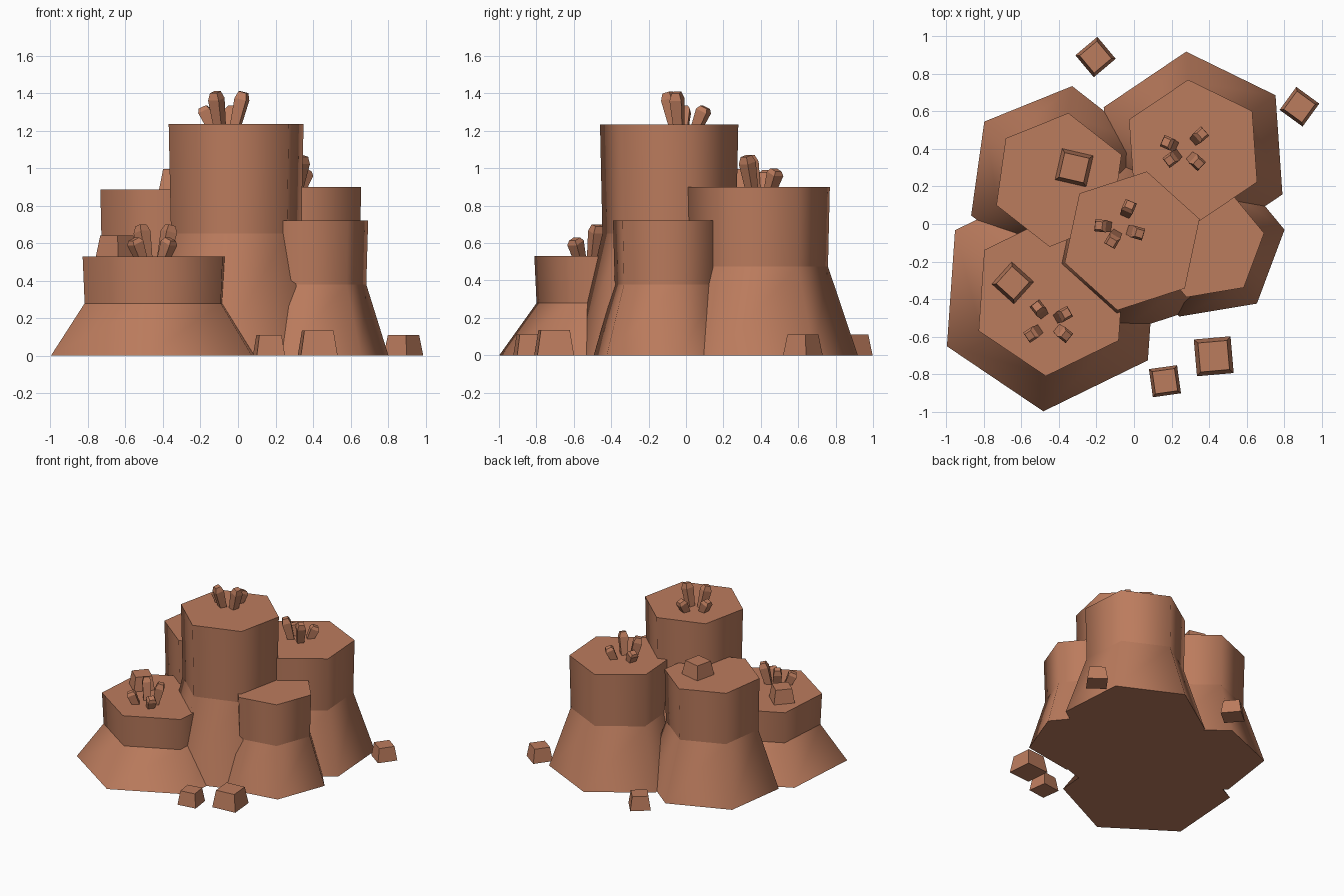
import bpy, bmesh, math
from mathutils import Vector, Matrix

if "Cube" in bpy.data.objects:
    bpy.data.objects.remove(bpy.data.objects["Cube"])

clay = bpy.data.materials.new("terracotta_rock")
clay.diffuse_color = (0.50, 0.20, 0.11, 1)
clay.use_nodes = True
clay.node_tree.nodes["Principled BSDF"].inputs["Base Color"].default_value = clay.diffuse_color


def lathe(name, sides, rings, rot, matrix, smooth):
    """Low-sided solid from (radius, z) rings; smooth sides keep their rims sharp."""
    bm = bmesh.new()
    loops = []
    for r, z in rings:
        loops.append([bm.verts.new((r * math.cos(a), r * math.sin(a), z))
                      for a in (math.radians(rot) + 2 * math.pi * i / sides for i in range(sides))])
    bm.faces.new(loops[0][::-1])
    bm.faces.new(loops[-1])
    for lo, hi in zip(loops, loops[1:]):
        for i in range(sides):
            j = (i + 1) % sides
            f = bm.faces.new((lo[i], lo[j], hi[j], hi[i]))
            f.smooth = smooth
    for e in bm.edges:
        if abs(e.verts[0].co.z - e.verts[1].co.z) < 1e-5:
            e.smooth = False
    mesh = bpy.data.meshes.new(name)
    bm.to_mesh(mesh)
    bm.free()
    mesh.materials.append(clay)
    ob = bpy.data.objects.new(name, mesh)
    ob.matrix_world = matrix
    bpy.context.collection.objects.link(ob)
    return ob


# Hexagonal columns with flared feet: x, y, height, base, waist and top radius, rotation
columns = {
    "centre_column": (-0.01, -0.09, 1.235, 0.52, 0.365, 0.378, 18),
    "front_left_column": (-0.44, -0.38, 0.53, 0.62, 0.42, 0.432, 26),
    "back_left_column": (-0.40, 0.235, 0.885, 0.505, 0.35, 0.36, 22),
    "back_right_column": (0.315, 0.39, 0.90, 0.53, 0.37, 0.38, 34),
    "front_right_column": (0.388, -0.10, 0.72, 0.42, 0.30, 0.31, 9.5),
}
for name, (x, y, h, rb, rm, rt, rot) in columns.items():
    lathe(name, 6, [(rb, 0), (rm, h * 0.527), (rt, h)], rot,
          Matrix.Translation((x, y, 0)), True)

# Loose tapered stones: x, y, z, base radius, height, rotation
stones = [
    (-0.205, 0.89, 0, 0.108, 0.11, -5), (0.882, 0.625, 0, 0.107, 0.11, 9),
    (0.165, -0.838, 0, 0.107, 0.11, 53), (0.425, -0.705, 0, 0.139, 0.135, 50),
    (-0.319, 0.30, 0.885, 0.12, 0.11, 32), (-0.646, -0.314, 0.53, 0.112, 0.11, 3),
]
for i, (x, y, z, r, h, rot) in enumerate(stones):
    lathe(f"stone_{i + 1}", 4, [(r, 0), (r * 0.79, h)], rot,
          Matrix.Translation((x, y, z)), False)

# Crystal clusters leaning outwards: centre, ground height, then x, y, height of each
clusters = [
    ((-0.075, -0.02), 1.235, [(-0.17, -0.01, 0.10), (-0.03, 0.085, 0.10),
                              (0.01, -0.045, 0.175), (-0.11, -0.08, 0.175)]),
    ((0.265, 0.395), 0.90, [(0.185, 0.43, 0.09), (0.35, 0.47, 0.10),
                            (0.33, 0.335, 0.17), (0.205, 0.35, 0.17)]),
    ((-0.45, -0.525), 0.53, [(-0.505, -0.455, 0.17), (-0.378, -0.485, 0.17),
                             (-0.54, -0.585, 0.10), (-0.375, -0.585, 0.10)]),
]
for c, (centre, z, crystals) in enumerate(clusters):
    for k, (x, y, h) in enumerate(crystals):
        out = Vector((x - centre[0], y - centre[1], 0)).normalized()
        lean = 0.25 if h > 0.12 else 0.45
        axis = (out * lean + Vector((0, 0, 1))).normalized()
        side = Vector((0, 0, 1)).cross(out)
        basis = Matrix((side.cross(axis), side, axis)).transposed().to_4x4()
        foot = Vector((x, y, z)) - out * lean * h / 2
        lathe(f"crystal_{c + 1}_{k + 1}", 4,
              [(0.034, -0.02), (0.046, h * 0.78), (0.03, h)], 45,
              Matrix.Translation(foot) @ basis, False)
